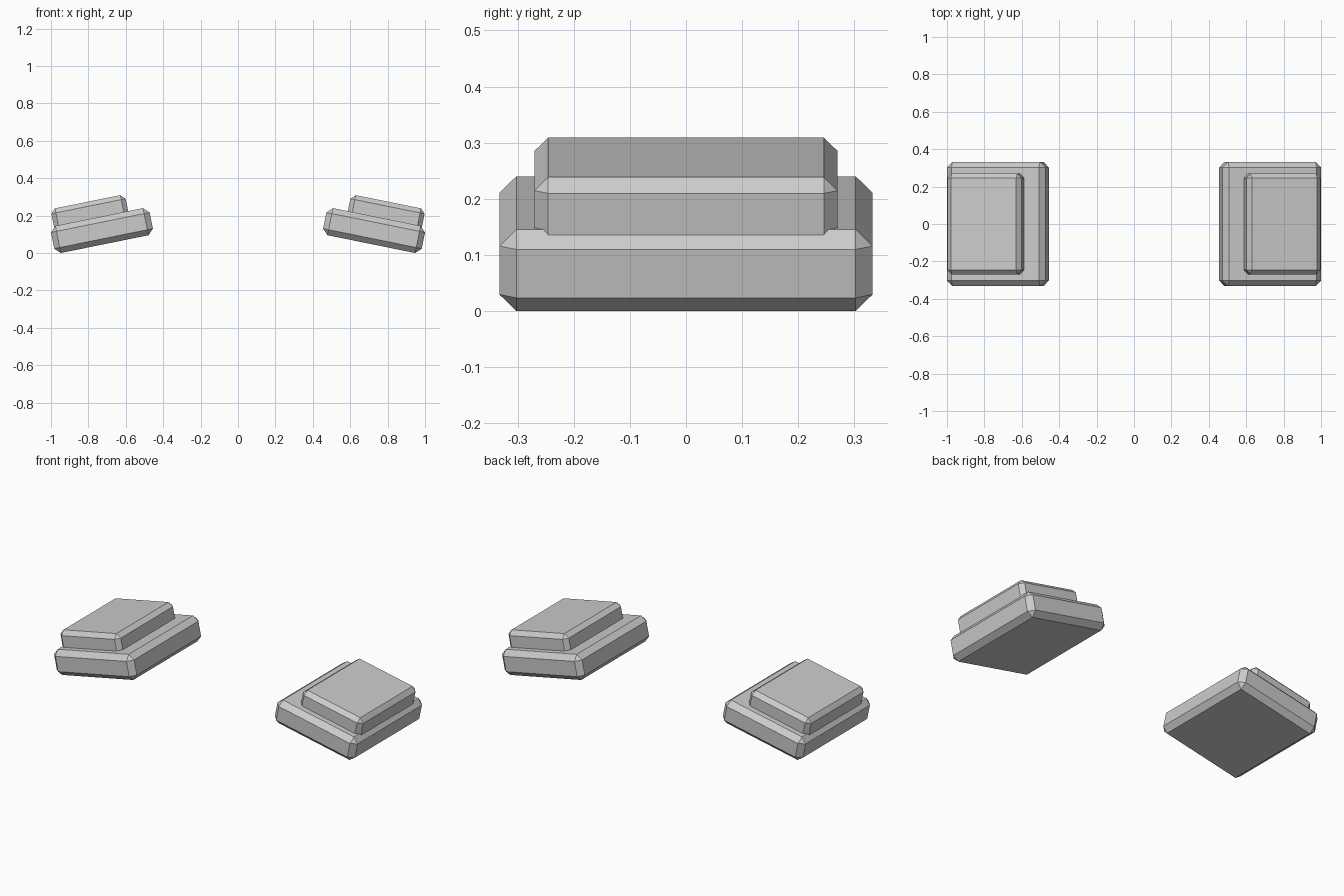
import bpy, bmesh
from mathutils import Matrix, Vector

if "Cube" in bpy.data.objects:
    bpy.data.objects.remove(bpy.data.objects["Cube"])

TILT = 0.2                       # outward slope in radians
CENTRE = Vector((0.7275, 0, 0.12))


def tilted_block(name, side, u, v, size, chamfer):
    """Chamfered block at (u, v) in the tilted frame of one side."""
    bm = bmesh.new()
    bmesh.ops.create_cube(bm, size=1)
    bmesh.ops.scale(bm, vec=size, verts=bm.verts)
    bmesh.ops.bevel(bm, geom=bm.edges[:], offset=chamfer, segments=1,
                    affect='EDGES', profile=0.5)
    bmesh.ops.translate(bm, vec=(u * side, 0, v), verts=bm.verts)
    mesh = bpy.data.meshes.new(name)
    bm.to_mesh(mesh)
    bm.free()
    ob = bpy.data.objects.new(name, mesh)
    ob.matrix_world = (Matrix.Translation((CENTRE.x * side, 0, CENTRE.z))
                       @ Matrix.Rotation(TILT * side, 4, 'Y'))
    bpy.context.collection.objects.link(ob)
    return ob


for label, side in (("right", 1), ("left", -1)):
    # wide lower plate
    tilted_block(f"{label}_base_plate", side, 0, 0, (0.538, 0.665, 0.148), 0.03)
    # smaller upper plate, shifted outward and sunk into the base
    tilted_block(f"{label}_top_plate", side, 0.0445, 0.092,
                 (0.405, 0.54, 0.148), 0.0245)
